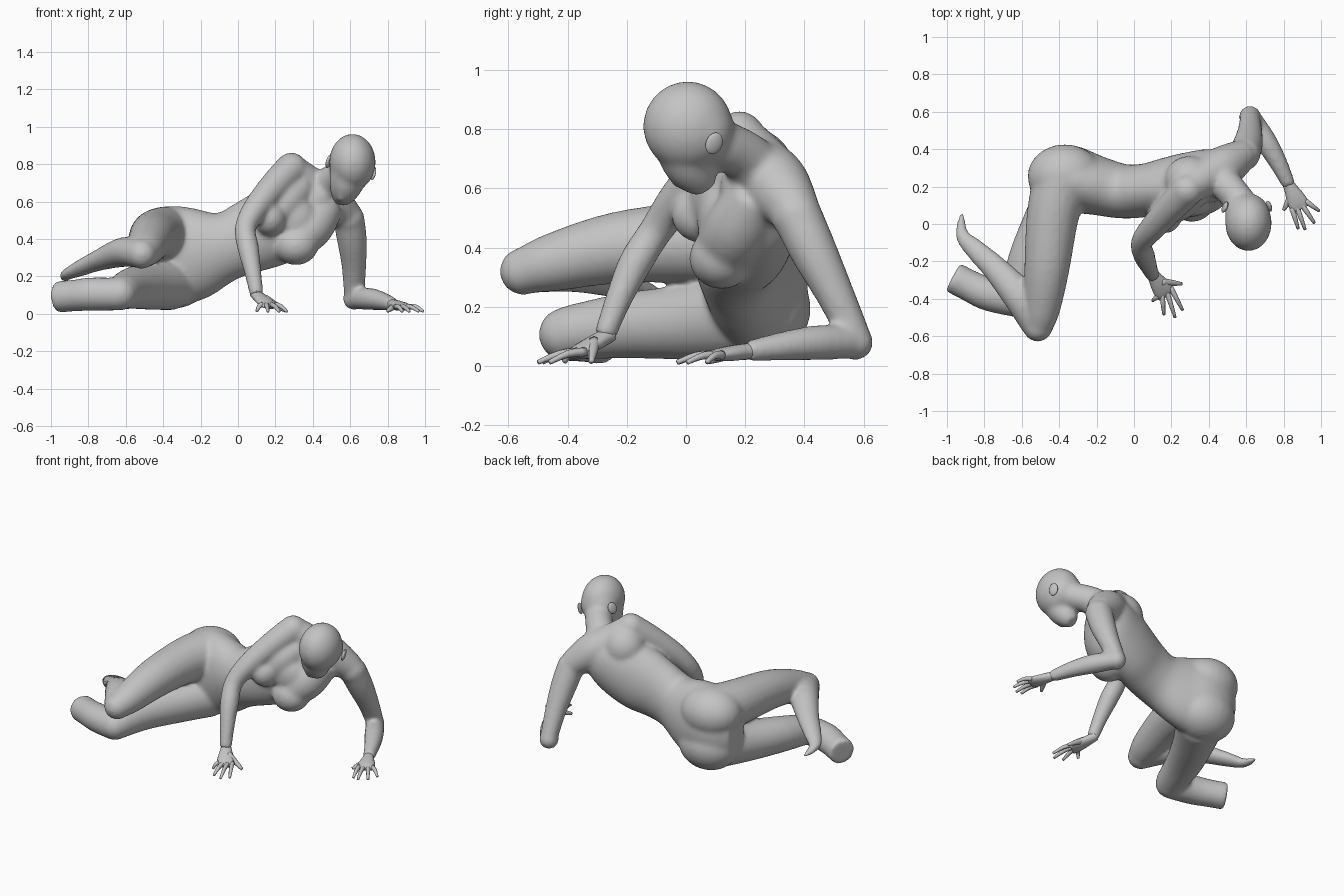
import bpy, bmesh, math
from mathutils import Vector, Matrix

clay = bpy.data.materials.new("clay grey")
clay.diffuse_color = (0.55, 0.55, 0.55, 1)


def spline(a, b, c, d, t):
    """Smooth interpolation between b and c."""
    return 0.5 * (2 * b + (c - a) * t + (2 * a - 5 * b + 4 * c - d) * t * t
                  + (3 * b - a - 3 * c + d) * t ** 3)


def loft(bm, secs, side=(0, 0, 1), steps=4, n=20):
    """Closed tube; each section is x, y, z, half width, half depth (, side direction)."""
    rows = []
    for s in secs:
        s = tuple(s)
        if len(s) == 4:
            s += (s[3],)
        rows.append(Vector(s[:5] + tuple(s[5] if len(s) > 5 else side)))
    pts = []
    for i in range(len(rows) - 1):
        a, b, c = rows[max(i - 1, 0)], rows[i], rows[i + 1]
        d = rows[min(i + 2, len(rows) - 1)]
        pts += [spline(a, b, c, d, k / steps) for k in range(steps)]
    pts.append(rows[-1])
    rings = []
    for i, p in enumerate(pts):
        t = (Vector(pts[min(i + 1, len(pts) - 1)][:3]) - Vector(pts[max(i - 1, 0)][:3])).normalized()
        u = Vector(p[5:8])
        u = (u - t * u.dot(t)).normalized()
        v = t.cross(u)
        rings.append([bm.verts.new(Vector(p[:3]) + u * p[3] * math.cos(2 * math.pi * k / n)
                                   + v * p[4] * math.sin(2 * math.pi * k / n)) for k in range(n)])
    for r, q in zip(rings, rings[1:]):
        for k in range(n):
            bm.faces.new((r[k], r[(k + 1) % n], q[(k + 1) % n], q[k]))
    bm.faces.new(rings[0][::-1])
    bm.faces.new(rings[-1])


def ball(bm, c, r, rot=None):
    """Ellipsoid with centre c and radii r."""
    r = (r, r, r) if isinstance(r, float) else r
    m = Matrix.Translation(c) @ (rot or Matrix()) @ Matrix.Diagonal((*r, 1))
    bmesh.ops.create_uvsphere(bm, u_segments=24, v_segments=14, radius=1, matrix=m)


def finish(bm, name):
    bmesh.ops.recalc_face_normals(bm, faces=bm.faces)
    me = bpy.data.meshes.new(name)
    bm.to_mesh(me)
    bm.free()
    me.materials.append(clay)
    for p in me.polygons:
        p.use_smooth = True
    ob = bpy.data.objects.new(name, me)
    bpy.context.collection.objects.link(ob)
    return ob


body = bmesh.new()

# torso from pelvis to collar, twisting towards the shoulders
hip, waist, chest, collar = (0, 0, 1), (-.27, 0, .96), (-.45, -.15, .88), (-.6, -.36, .6)
loft(body, [(-.54, .23, .30, .13, .09, hip), (-.45, .235, .30, .235, .155, hip),
            (-.33, .235, .31, .265, .178, hip), (-.20, .205, .328, .242, .158, waist),
            (-.06, .175, .362, .185, .146, waist), (.06, .18, .41, .195, .143, waist),
            (.18, .205, .463, .212, .15, chest), (.30, .235, .525, .205, .15, chest),
            (.40, .265, .60, .17, .132, collar), (.47, .275, .66, .10, .095, collar)], n=32)
# seat
ball(body, (-.37, .255, .415), (.20, .172, .16))
ball(body, (-.35, .25, .195), (.20, .172, .168))
# bust and breastbone
loft(body, [(.47, .25, .58, .10), (.40, .18, .47, .115), (.32, .14, .40, .11)], side=(0, 1, 0))
ball(body, (.31, .12, .365), (.12, .11, .105))
loft(body, [(.34, .19, .68, .08), (.26, .13, .60, .10), (.19, .09, .53, .095)], side=(0, 1, 0))
ball(body, (.17, .055, .51), (.09, .105, .095))
ball(body, (.29, .145, .50), (.14, .11, .14))
ball(body, (.41, .205, .60), (.10, .09, .10))
# shoulder girdle and shoulder blade
loft(body, [(.29, .185, .775, .08), (.38, .245, .69, .10), (.48, .305, .61, .115), (.59, .375, .52, .083)],
     side=(0, 1, 0))
ball(body, (.285, .18, .775), .087)
ball(body, (.59, .37, .51), .085)
ball(body, (.30, .235, .66), (.14, .13, .14))
# neck
loft(body, [(.43, .265, .63, .11), (.505, .195, .71, .087), (.57, .115, .75, .085),
            (.59, .07, .78, .085)], side=(0, 1, 0))

# skull, jaw and nose
ball(body, (.612, .006, .81), (.125, .152, .152))
ball(body, (.605, .055, .795), (.12, .11, .12))
loft(body, [(.60, -.01, .78, .108), (.578, .01, .69, .092), (.56, .045, .63, .066), (.55, .068, .595, .038)],
     side=(1, 0, 0))
loft(body, [(.566, -.074, .685, .016), (.549, -.018, .612, .023)], side=(1, 0, 0))

# propped arm
loft(body, [(.285, .18, .775, .087), (.20, .09, .69, .08), (.10, -.02, .57, .07),
            (.04, -.10, .46, .058), (.055, -.17, .35, .058), (.08, -.23, .22, .046),
            (.10, -.275, .10, .038)], side=(0, 1, 0))
# resting arm
loft(body, [(.59, .37, .52, .085), (.61, .43, .39, .08), (.62, .50, .25, .066), (.62, .57, .10, .055)],
     side=(1, 0, 0))
ball(body, (.62, .573, .08), .06)
loft(body, [(.62, .575, .08, .055), (.70, .45, .08, .06), (.77, .33, .068, .05), (.83, .205, .05, .036)])

# upper leg, tapering to a point
loft(body, [(-.39, .22, .42, .155), (-.435, .04, .42, .14), (-.465, -.23, .40, .122),
            (-.492, -.45, .35, .099), (-.512, -.55, .32, .078)])
ball(body, (-.515, -.55, .32), .08)
loft(body, [(-.53, -.54, .32, .075), (-.61, -.39, .33, .08, .09), (-.745, -.235, .285, .056, .07),
            (-.85, -.135, .24, .042, .056), (-.92, -.055, .205, .028, .038), (-.918, .06, .18, .012)])
# lower leg, cut flat at the ankle
loft(body, [(-.36, .20, .17, .152), (-.46, .02, .15, .13), (-.565, -.20, .137, .112),
            (-.625, -.40, .112, .092)])
ball(body, (-.63, -.408, .108), .09)
loft(body, [(-.63, -.41, .105, .088), (-.78, -.375, .105, .09), (-.88, -.33, .097, .085),
            (-.967, -.285, .09, .085)])

ob = finish(body, "body")
# blend the overlapping volumes into one skin
remesh = ob.modifiers.new("skin", 'REMESH')
remesh.mode = 'VOXEL'
remesh.voxel_size = 0.011
remesh.use_smooth_shade = True
soft = ob.modifiers.new("soften", 'SMOOTH')
soft.factor = 0.5
soft.iterations = 16

# ears
for name, c, turn in (("left_ear", (.722, .095, .752), .35), ("right_ear", (.486, .09, .815), -.35)):
    bm = bmesh.new()
    rot = (Matrix.Rotation(.25, 4, 'Y') @ Matrix.Rotation(turn, 4, 'Z')
           @ Matrix.Rotation(-.35, 4, 'X'))
    ball(bm, c, (.012, .03, .038), rot)
    finish(bm, name)


def hand(name, wrist, knuckle, tips, thumb):
    """Flat palm, four fingers and a thumb resting on the floor."""
    bm = bmesh.new()
    w, k = Vector(wrist), Vector(knuckle)
    across = (k - w).cross(Vector((0, 0, 1))).normalized()
    if across.x < 0:
        across = -across
    loft(bm, [(*w.lerp(k, -.15), .03, .026), (*w.lerp(k, .1), .035, .027), (*w.lerp(k, .5), .048, .026),
              (*w.lerp(k, .85), .054, .021), (*w.lerp(k, 1.08), .048, .013)], side=across, n=14)
    for i, tip in enumerate(tips):
        base = k + across * .041 * (1 - 2 * i / 3) - (k - w) * .12
        tip = Vector((*tip, .013))
        mid = base.lerp(tip, .5) + Vector((0, 0, .01))
        loft(bm, [(*base, .015), (*mid, .0125), (*tip, .008)], n=8, steps=3)
    base = w.lerp(k, .3) + (Vector((*thumb, w.z)) - w) * .15
    tip = Vector((*thumb, .015))
    loft(bm, [(*base, .021), (*base.lerp(tip, .55), .016), (*tip, .009)], n=8, steps=3)
    finish(bm, name)


hand("resting_hand", (.83, .205, .05), (.888, .09, .036),
     [(.99, .07), (.965, .005), (.915, -.03), (.878, -.025)], (.80, .075))
hand("propped_hand", (.10, -.27, .10), (.17, -.375, .042),
     [(.26, -.46), (.22, -.50), (.16, -.485), (.10, -.41)], (.255, -.32))
